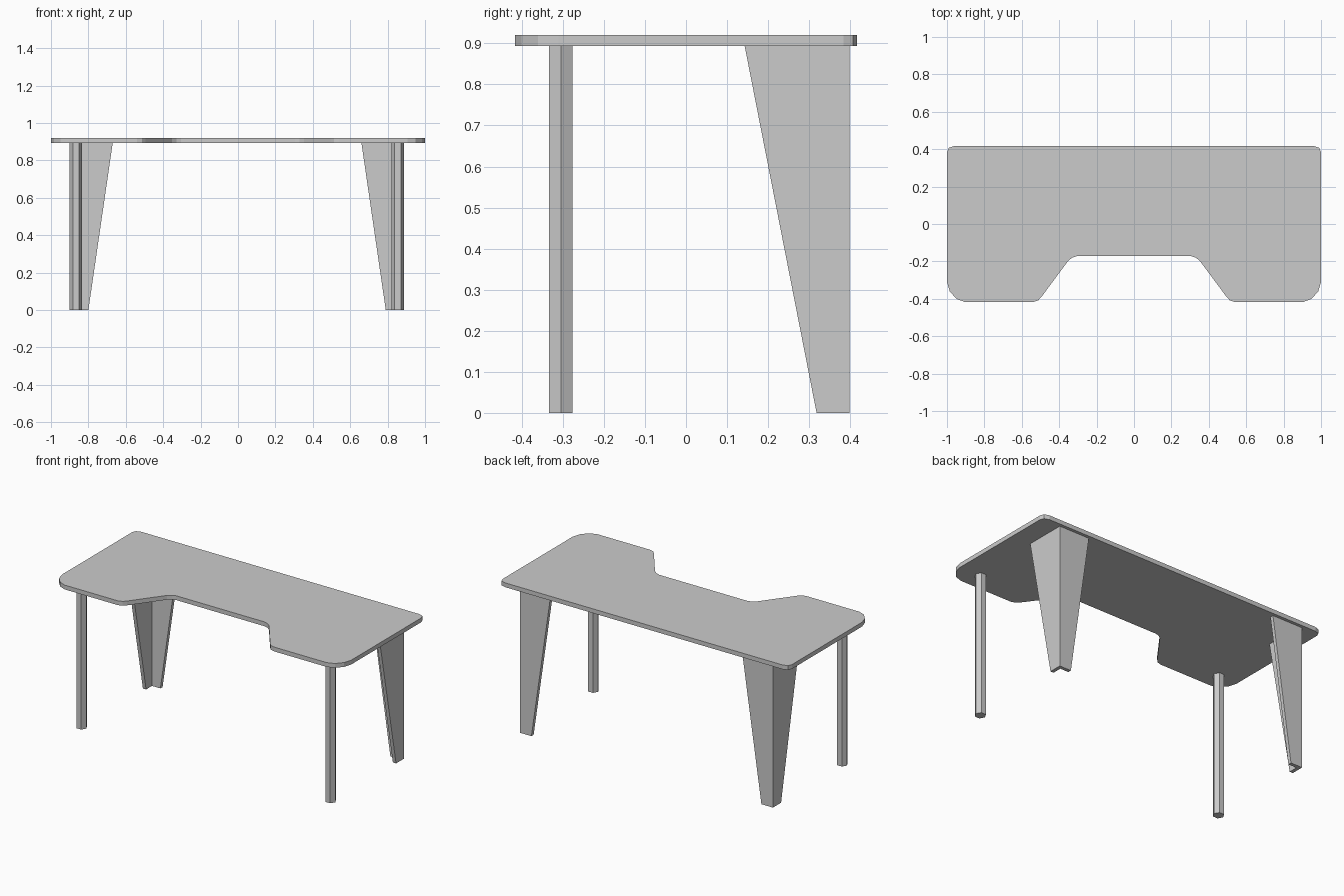
import bpy, bmesh, math

if "Cube" in bpy.data.objects:
    bpy.data.objects.remove(bpy.data.objects["Cube"])

TOP_Z, UNDER_Z = 0.92, 0.893


def loft(name, lower, upper, z0, z1):
    """Closed flat-sided solid between two outlines with equal point counts."""
    bm = bmesh.new()
    a = [bm.verts.new((x, y, z0)) for x, y in lower]
    b = [bm.verts.new((x, y, z1)) for x, y in upper]
    bm.faces.new(a[::-1])
    bm.faces.new(b)
    n = len(a)
    for i in range(n):
        j = (i + 1) % n
        bm.faces.new((a[i], a[j], b[j], b[i]))
    bmesh.ops.recalc_face_normals(bm, faces=bm.faces)
    mesh = bpy.data.meshes.new(name)
    bm.to_mesh(mesh)
    bm.free()
    obj = bpy.data.objects.new(name, mesh)
    bpy.context.collection.objects.link(obj)
    return obj


# Desktop: right half of the outline from notch to back corner, mirrored
half = [(0.305, -0.172), (0.33, -0.18), (0.352, -0.197),
        (0.495, -0.39), (0.512, -0.408), (0.54, -0.417),
        (0.905, -0.417), (0.95, -0.4), (0.985, -0.36), (1.0, -0.31),
        (1.0, 0.383), (0.99, 0.407), (0.96, 0.417)]
outline = half + [(-x, y) for x, y in reversed(half)]
loft("desktop", outline, outline, UNDER_Z, TOP_Z)

# Front legs: straight hexagonal posts
for side, cx in (("left", -0.867), ("right", 0.854)):
    hexagon = [(cx + 0.033 * math.cos(math.radians(60 * k)),
                -0.305 + 0.033 * math.sin(math.radians(60 * k))) for k in range(6)]
    loft("front_leg_" + side, hexagon, hexagon, 0, UNDER_Z)


# Back legs: L-section brackets tapering towards the floor
def l_section(corner_x, inward, arm_x, arm_y, t=0.022, back=0.398):
    pts = [(0, 0), (arm_x, 0), (arm_x, t), (t, t), (t, arm_y), (0, arm_y)]
    return [(corner_x + inward * x, back - y) for x, y in pts]


for side, corner, inward in (("left", -0.88, 1), ("right", 0.87, -1)):
    loft("back_leg_" + side,
         l_section(corner, inward, 0.08, 0.08),
         l_section(corner, inward, 0.21, 0.255), 0, UNDER_Z)
